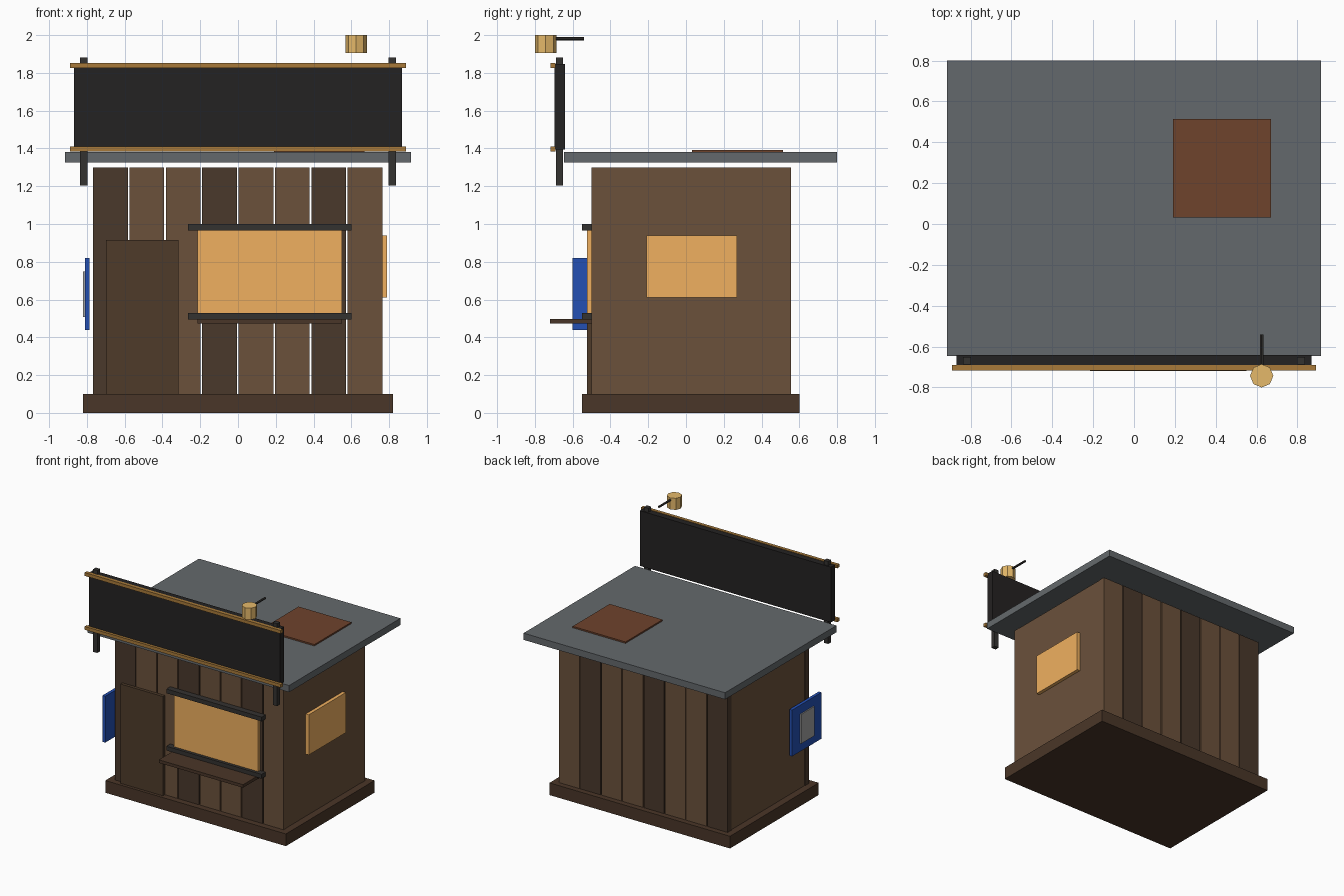
import bpy
from math import pi

if "Cube" in bpy.data.objects:
    bpy.data.objects.remove(bpy.data.objects["Cube"])


def mat(name, hexcode):
    # display colour converted to linear
    m = bpy.data.materials.new(name)
    c = [int(hexcode[i:i + 2], 16) / 255 for i in (0, 2, 4)]
    m.diffuse_color = [((v + 0.055) / 1.055) ** 2.4 for v in c] + [1]
    m.use_nodes = True
    m.node_tree.nodes["Principled BSDF"].inputs["Base Color"].default_value = m.diffuse_color
    return m


WOOD = mat("wood", "6b513b")
DARK_WOOD = mat("dark_wood", "4a382b")
DOOR = mat("door_wood", "4e3b2a")
BASE = mat("base_wood", "4a3628")
IRON = mat("iron", "343230")
BOARD = mat("black_board", "242222")
GOLD = mat("gold_trim", "a87a3a")
AMBER = mat("amber_glass", "f0b060")
ROOF = mat("roof_grey", "64696c")
RUST = mat("rust", "6f432c")
BLUE = mat("blue", "2450b4")
GREY = mat("pale_grey", "a0a0a0")
LAMP = mat("lamp_brass", "e5b96a")


def box(name, x, y, z, material):
    # box given by its extents on each axis
    bpy.ops.mesh.primitive_cube_add(size=1, location=[sum(r) / 2 for r in (x, y, z)])
    o = bpy.context.object
    o.name = name
    o.scale = [r[1] - r[0] for r in (x, y, z)]
    bpy.ops.object.transform_apply(location=False, rotation=False, scale=True)
    o.data.materials.append(material)
    return o


def cylinder(name, loc, r, depth, sides, material, rot=(0, 0, 0)):
    bpy.ops.mesh.primitive_cylinder_add(vertices=sides, radius=r, depth=depth,
                                        location=loc, rotation=rot)
    o = bpy.context.object
    o.name = name
    o.data.materials.append(material)
    return o


# Base and solid side walls
box("base", (-.82, .82), (-.55, .60), (0, .10), BASE)
for side, s in (("left", -1), ("right", 1)):
    x = sorted((s * .70, s * .762))
    box(side + "_wall", x, (-.498, .553), (.10, 1.30), WOOD)

# Front and back planks with narrow see-through gaps
for i in range(8):
    x = -.675 + i * .1925
    m = WOOD if i % 3 else DARK_WOOD
    for face, y in (("front", (-.50, -.45)), ("back", (.505, .555))):
        box(f"{face}_plank_{i + 1}", (x - .092, x + .092), y, (.10, 1.30), m)

# Door, serving window, rails and shelf
box("door", (-.70, -.315), (-.525, -.495), (.10, .915), DOOR)
box("serving_window", (-.215, .55), (-.525, -.495), (.52, .975), AMBER)
for name, z in (("top_rail", .965), ("bottom_rail", .495)):
    box("window_" + name, (-.265, .60), (-.55, -.495), (z, z + .035), IRON)
box("serving_shelf", (-.215, .55), (-.72, -.50), (.472, .497), BASE)

# Side window and blue notice panel
box("side_window", (.76, .79), (-.21, .27), (.61, .94), AMBER)
box("notice_panel", (-.81, -.785), (-.60, -.22), (.44, .82), BLUE)
box("notice_sheet", (-.82, -.81), (-.495, -.325), (.507, .748), GREY)

# Roof with hatch
box("roof", (-.915, .915), (-.645, .80), (1.325, 1.38), ROOF)
box("roof_patch", (.19, .67), (.033, .513), (1.38, 1.392), RUST)

# Signboard with trims and posts
box("signboard", (-.868, .868), (-.695, -.64), (1.395, 1.848), BOARD)
for name, z in (("top", 1.825), ("bottom", 1.383)):
    box(name + "_sign_trim", (-.89, .89), (-.717, -.69), (z, z + .027), GOLD)
for side, s in (("left", -1), ("right", 1)):
    box(side + "_sign_post", sorted((s * .797, s * .836)), (-.687, -.65), (1.205, 1.882), IRON)

# Lamp on a thin arm
cylinder("lamp", (.625, -.743, 1.953), .057, .095, 8, LAMP)
cylinder("lamp_arm", (.625, -.63, 1.981), .009, .18, 6, IRON, (pi / 2, 0, 0))
